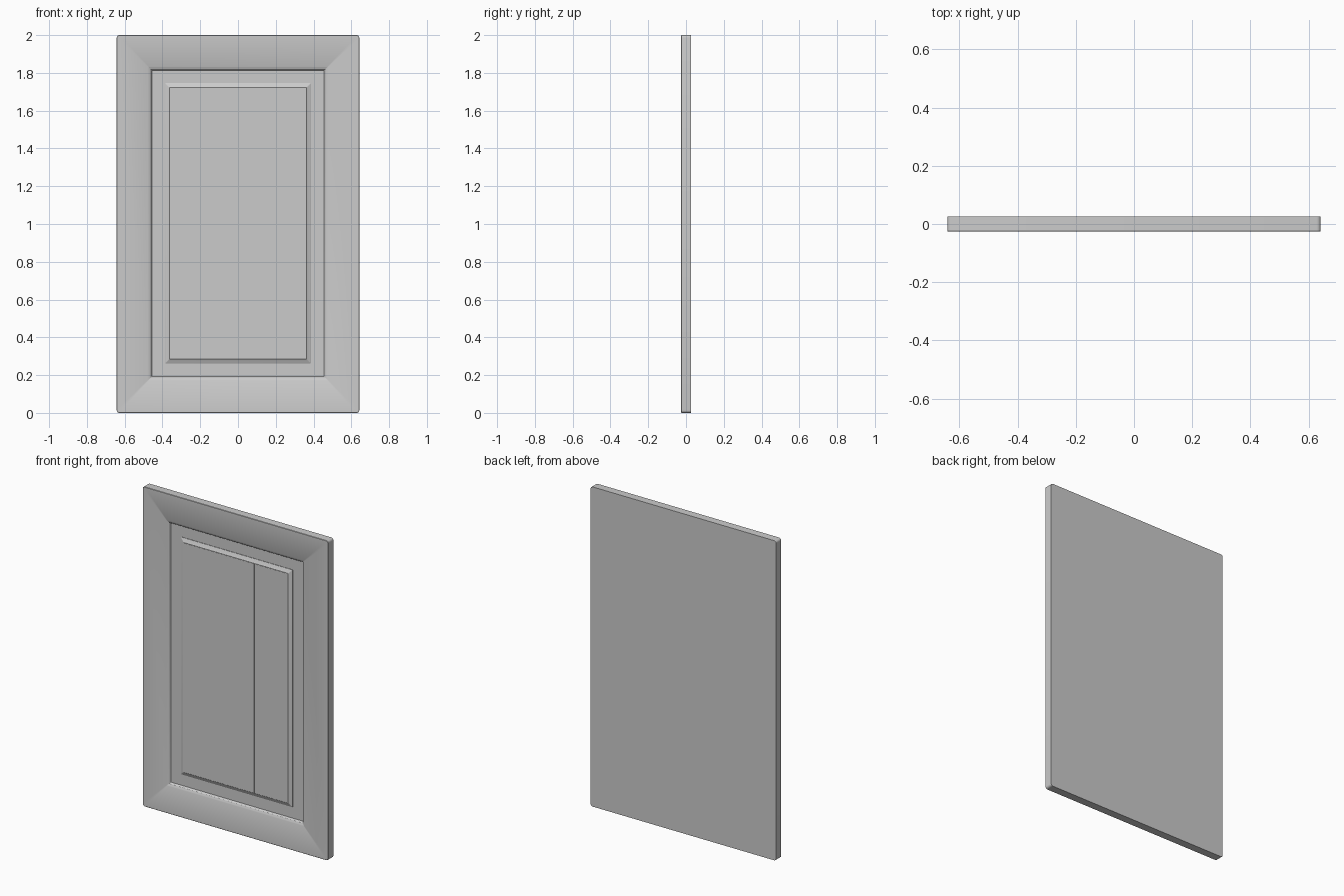
import bpy, bmesh, math

if "Cube" in bpy.data.objects:
    bpy.data.objects.remove(bpy.data.objects["Cube"])


def ring(bm, hw, z0, z1, y, r, seg=4):
    """Rounded rectangle loop of vertices in the XZ plane at depth y."""
    verts = []
    corners = [(hw - r, z1 - r, 0), (-hw + r, z1 - r, 90),
               (-hw + r, z0 + r, 180), (hw - r, z0 + r, 270)]
    for cx, cz, start in corners:
        for i in range(seg + 1):
            a = math.radians(start + 90 * i / seg)
            verts.append(bm.verts.new((cx + r * math.cos(a), y, cz + r * math.sin(a))))
    return verts


def stepped(name, rings, cap_end=True):
    """Join concentric rings into one closed moulded solid."""
    bm = bmesh.new()
    loops = [ring(bm, *p) for p in rings]
    n = len(loops[0])
    for a, b in zip(loops, loops[1:]):
        for i in range(n):
            j = (i + 1) % n
            bm.faces.new((a[i], a[j], b[j], b[i]))
    bm.faces.new(loops[0])
    if cap_end:
        bm.faces.new(loops[-1])
    bmesh.ops.recalc_face_normals(bm, faces=bm.faces)
    me = bpy.data.meshes.new(name)
    bm.to_mesh(me)
    bm.free()
    ob = bpy.data.objects.new(name, me)
    bpy.context.collection.objects.link(ob)
    bpy.context.view_layer.objects.active = ob
    ob.select_set(True)
    bpy.ops.object.shade_smooth_by_angle(angle=math.radians(30))
    ob.select_set(False)
    return ob


BACK, FRONT, FLOOR = 0.026, -0.026, -0.009

# Door slab with moulded, recessed opening (half width, bottom, top, y, radius)
stepped("door_frame", [
    (0.642, 0.000, 2.000, BACK, 0.014),
    (0.642, 0.000, 2.000, FRONT + 0.002, 0.014),
    (0.640, 0.002, 1.998, FRONT, 0.013),
    (0.476, 0.172, 1.833, FRONT, 0.003),
    (0.471, 0.177, 1.828, FRONT + 0.003, 0.003),
    (0.463, 0.185, 1.820, FRONT + 0.006, 0.003),
    (0.456, 0.192, 1.813, FLOOR, 0.003),
    (0.370, 0.275, 1.735, FLOOR, 0.003),
])

# Raised centre panel: step, sloped border, then a flat field, split into boards
stepped("raised_panel", [
    (0.386, 0.262, 1.746, FLOOR + 0.004, 0.003),
    (0.386, 0.262, 1.746, FLOOR - 0.003, 0.003),
    (0.380, 0.268, 1.740, FLOOR - 0.007, 0.003),
    (0.367, 0.281, 1.727, FLOOR - 0.010, 0.003),
    (0.363, 0.285, 1.723, FLOOR - 0.014, 0.003),
])
for i, (x0, x1) in enumerate([(-0.360, -0.143), (-0.141, 0.129), (0.131, 0.360)]):
    bpy.ops.mesh.primitive_cube_add(size=1, location=((x0 + x1) / 2, FLOOR - 0.0135, 1.004))
    board = bpy.context.object
    board.name = f"panel_board_{i + 1}"
    board.scale = (x1 - x0, 0.003, 1.432)
